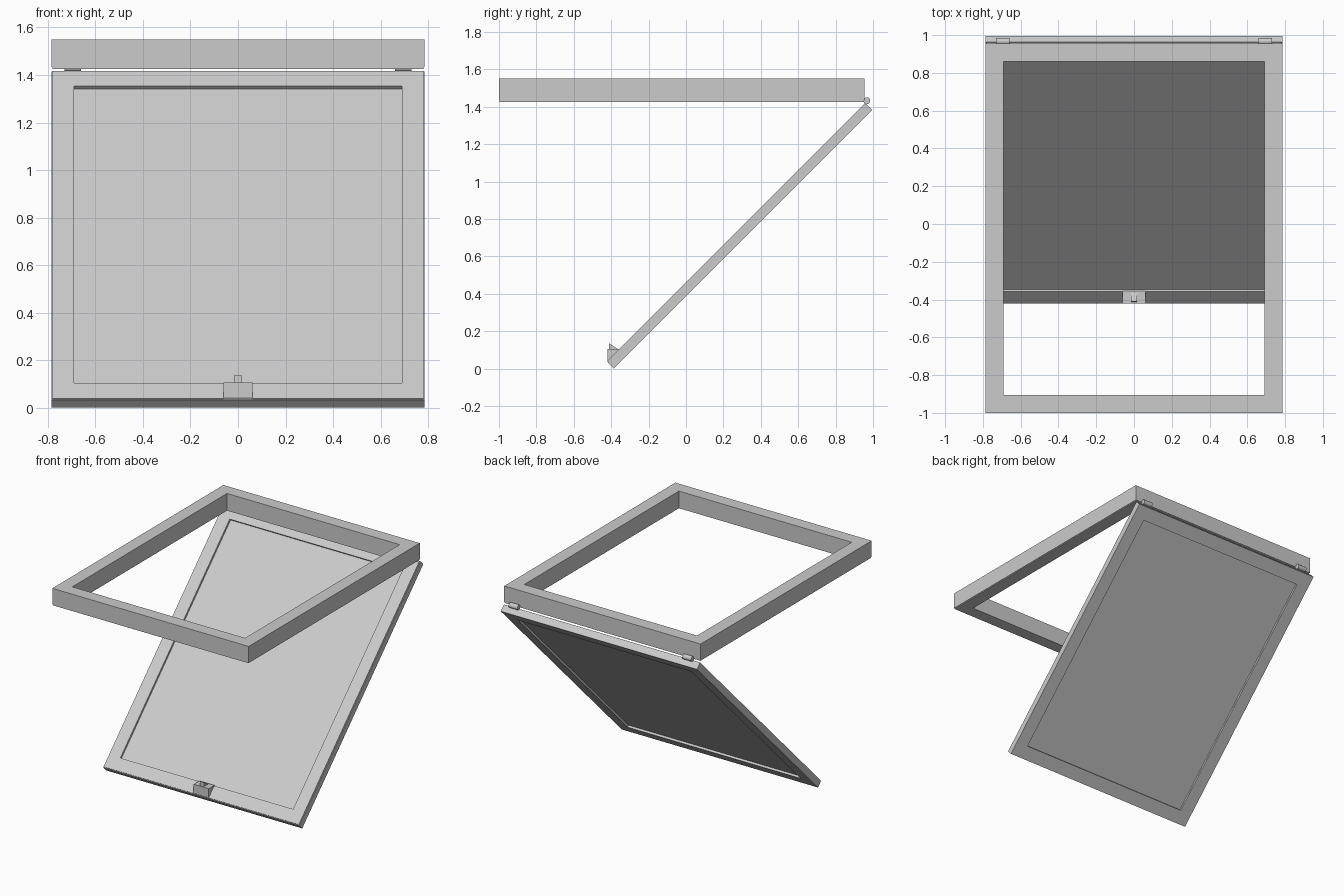
import bpy, bmesh
from math import radians, pi
from mathutils import Matrix

if "Cube" in bpy.data.objects:
    bpy.data.objects.remove(bpy.data.objects["Cube"], do_unlink=True)

grey = bpy.data.materials.new("light_grey")
grey.use_nodes = True
colour = (0.6, 0.6, 0.6, 1)
grey.diffuse_color = colour
grey.node_tree.nodes["Principled BSDF"].inputs["Base Color"].default_value = colour

# Sash space: y runs up the slope, z points out of the upper face
TILT = Matrix.Translation((0, -0.387, 0)) @ Matrix.Rotation(radians(45), 4, 'X')
HALF, LENGTH, THICK = 0.785, 1.955, 0.052


def finish(name, bm, matrix=Matrix()):
    bmesh.ops.recalc_face_normals(bm, faces=bm.faces)
    mesh = bpy.data.meshes.new(name)
    bm.to_mesh(mesh)
    bm.free()
    mesh.materials.append(grey)
    obj = bpy.data.objects.new(name, mesh)
    obj.matrix_world = matrix
    bpy.context.collection.objects.link(obj)
    return obj


def rect(bm, half, y0, y1, z):
    return [bm.verts.new((x, y, z)) for x, y in
            ((-half, y0), (half, y0), (half, y1), (-half, y1))]


def ring(name, half, y0, y1, z0, z1, border, matrix=Matrix()):
    """Rectangular frame with an open middle."""
    bm = bmesh.new()
    loops = [rect(bm, half - b, y0 + b, y1 - b, z)
             for b, z in ((0, z0), (0, z1), (border, z1), (border, z0))]
    for k in range(4):
        a, b = loops[k], loops[(k + 1) % 4]
        for i in range(4):
            j = (i + 1) % 4
            bm.faces.new((a[i], a[j], b[j], b[i]))
    return finish(name, bm, matrix)


def prism(name, half, profile):
    """Side profile (y, z) extruded across x."""
    bm = bmesh.new()
    face = bm.faces.new([bm.verts.new((-half, y, z)) for y, z in profile])
    new = bmesh.ops.extrude_face_region(bm, geom=[face])["geom"]
    bmesh.ops.translate(bm, vec=(2 * half, 0, 0),
                        verts=[v for v in new if isinstance(v, bmesh.types.BMVert)])
    return finish(name, bm)


# Fixed horizontal frame with a thin seal lip beneath
ring("fixed_frame", HALF, -1, 0.955, 1.433, 1.55, 0.094)
ring("fixed_frame_seal", HALF - 0.004, -0.996, 0.951, 1.426, 1.433, 0.09)

# Tilted sash with a seal lip on its upper face
ring("sash_frame", HALF, 0, LENGTH, 0, THICK - 0.006, 0.094, TILT)
ring("sash_seal", HALF - 0.004, 0.004, LENGTH - 0.004, THICK - 0.006, THICK, 0.09, TILT)

# Recessed pane
bm = bmesh.new()
bmesh.ops.create_cube(bm, size=1, matrix=Matrix.Translation((0, LENGTH / 2, THICK / 2))
                      @ Matrix.Diagonal((1.4, LENGTH - 0.17, 0.022, 1)))
finish("pane", bm, TILT)

# Latch block and hook at the lower edge
prism("latch_block", 0.06, [(-0.42, 0.035), (-0.42, 0.106), (-0.355, 0.106), (-0.36, 0.09)])
prism("latch_hook", 0.017, [(-0.413, 0.1), (-0.411, 0.135), (-0.365, 0.105), (-0.365, 0.1)])

# Hinge barrels at the top edge
for side, x in (("right", -0.695), ("left", 0.695)):
    bm = bmesh.new()
    bmesh.ops.create_cone(bm, cap_ends=True, segments=24, radius1=0.018, radius2=0.018,
                          depth=0.07, matrix=Matrix.Rotation(pi / 2, 4, 'Y'))
    barrel = finish(side + "_hinge", bm, Matrix.Translation((x, 0.967, 1.432)))
    bpy.ops.object.select_all(action='DESELECT')
    barrel.select_set(True)
    bpy.context.view_layer.objects.active = barrel
    bpy.ops.object.shade_smooth_by_angle()
